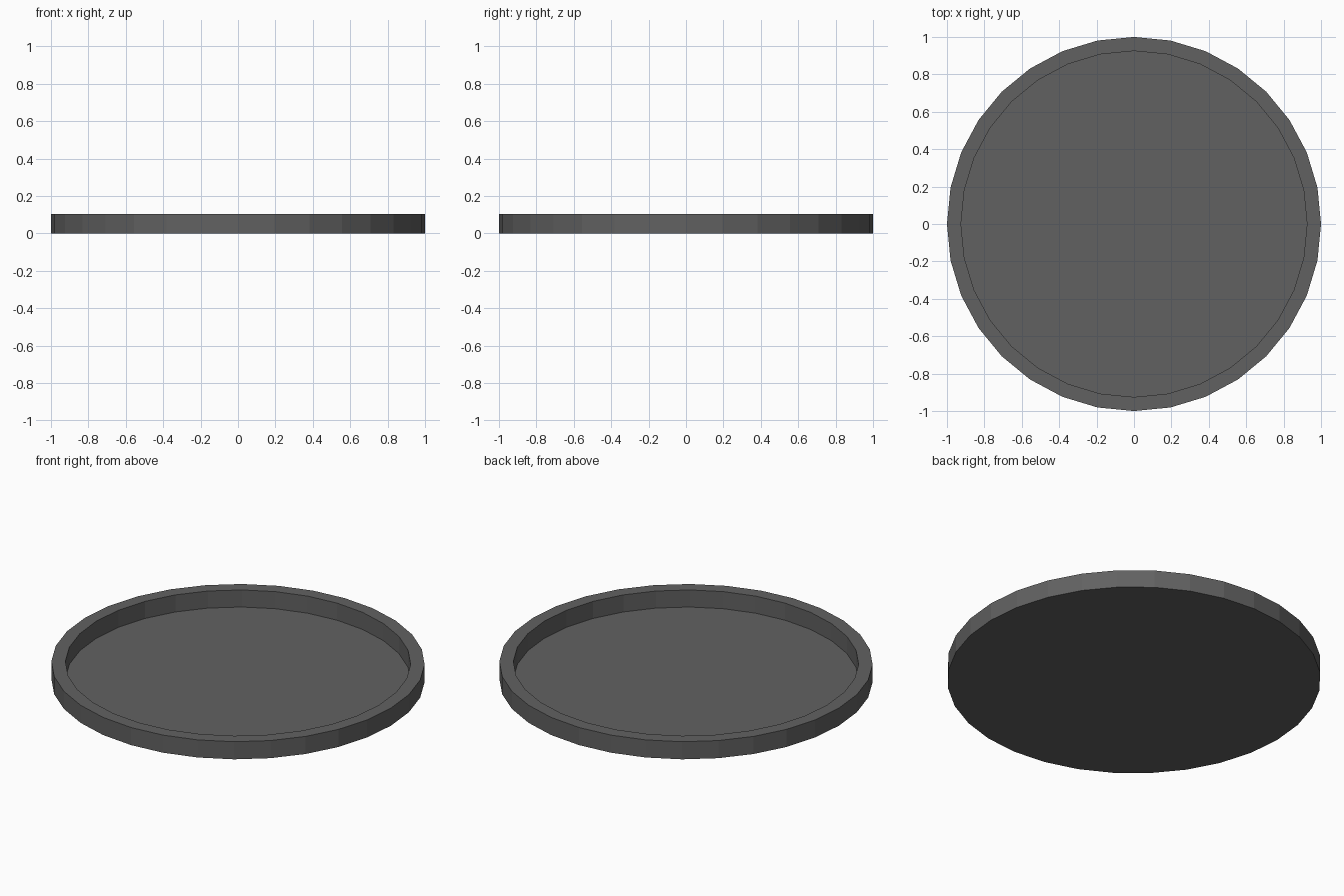
import bpy, bmesh

if "Cube" in bpy.data.objects:
    bpy.data.objects.remove(bpy.data.objects["Cube"])

SIDES, HEIGHT, FLOOR, RIM = 32, 0.104, 0.003, 0.925

# Shallow round tray: a closed lathe-style profile of (radius, z) rings
profile = [(1.0, 0.0), (1.0, HEIGHT), (RIM, HEIGHT), (RIM, FLOOR)]

bm = bmesh.new()
rings = []
for radius, z in profile:
    ring = bmesh.ops.create_circle(bm, segments=SIDES, radius=radius)["verts"]
    for v in ring:
        v.co.z = z
    rings.append(ring)

# Outer wall, rim and inner wall
for a, b in zip(rings, rings[1:]):
    for i in range(SIDES):
        j = (i + 1) % SIDES
        bm.faces.new((a[i], a[j], b[j], b[i]))

# Underside and recessed floor
bm.faces.new(rings[0])
bm.faces.new(rings[-1])
bmesh.ops.recalc_face_normals(bm, faces=bm.faces)

mesh = bpy.data.meshes.new("round_tray")
bm.to_mesh(mesh)
bm.free()

# Dark grey finish
dark_grey = bpy.data.materials.new("dark_grey")
dark_grey.diffuse_color = (0.12, 0.12, 0.12, 1.0)
dark_grey.use_nodes = True
dark_grey.node_tree.nodes["Principled BSDF"].inputs["Base Color"].default_value = dark_grey.diffuse_color
mesh.materials.append(dark_grey)

tray = bpy.data.objects.new("round_tray", mesh)
bpy.context.collection.objects.link(tray)
